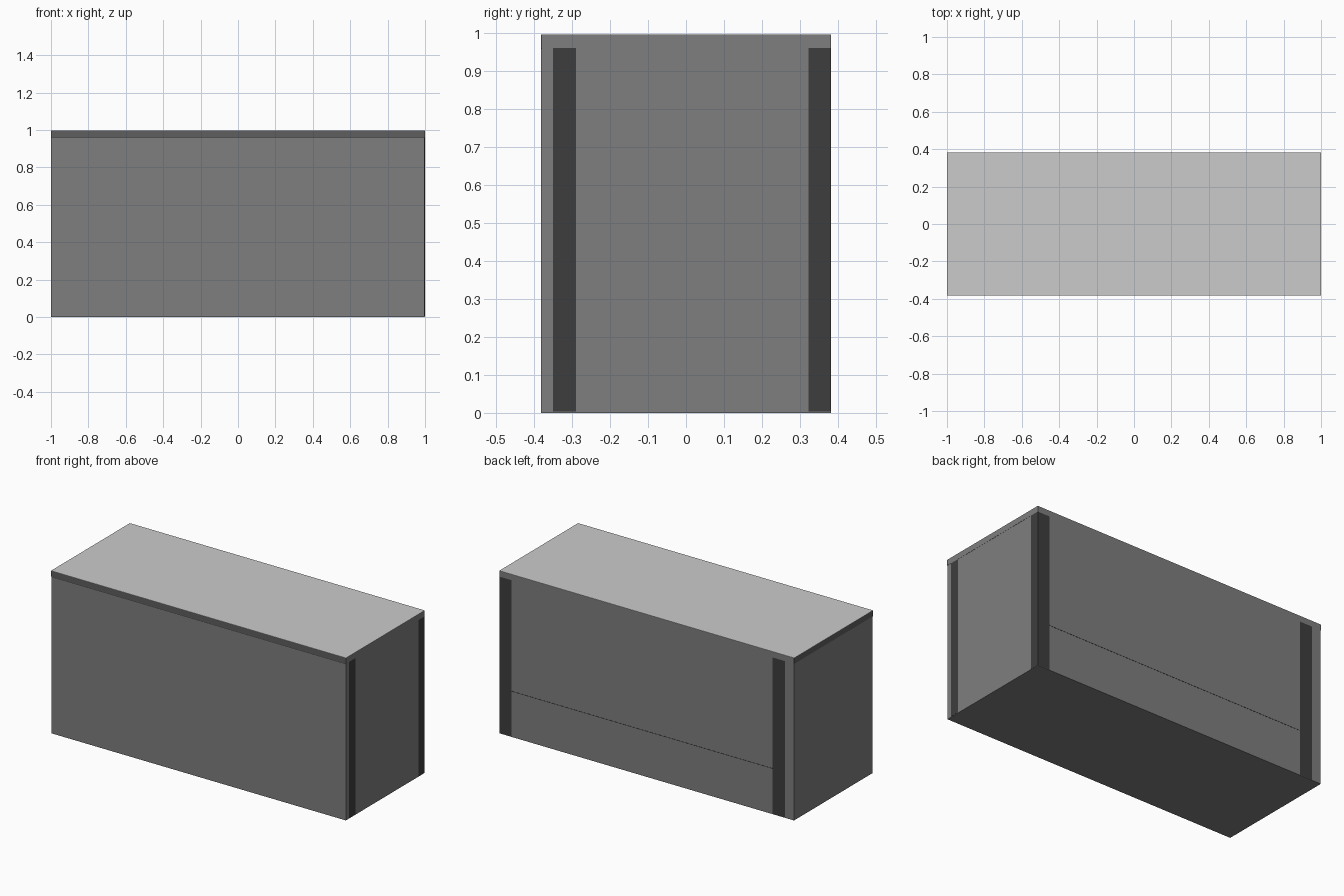
import bpy

if "Cube" in bpy.data.objects:
    bpy.data.objects.remove(bpy.data.objects["Cube"])


def material(name, v):
    m = bpy.data.materials.new(name)
    m.diffuse_color = (v, v, v, 1)
    m.use_nodes = True
    m.node_tree.nodes["Principled BSDF"].inputs["Base Color"].default_value = m.diffuse_color
    return m


body = material("body_grey", 0.21)
dark = material("dark_strip", 0.048)
mid = material("edge_trim", 0.113)


def box(name, x, y, z, mat=None):
    """Box from (min, max) pairs on each axis."""
    bpy.ops.mesh.primitive_cube_add(size=1)
    o = bpy.context.object
    o.name = name
    o.location = [(a + b) / 2 for a, b in (x, y, z)]
    o.scale = [b - a for a, b in (x, y, z)]
    bpy.ops.object.transform_apply(location=True, rotation=False, scale=True)
    if mat:
        o.data.materials.append(mat)
    return o


B = 0.003     # base board thickness
H = 0.96      # underside of the top slab
S = 0.994     # slab body below the pale surface
T = 0.996     # upper surface

# Top slab: pale surface, grey body, thin trim on the front and left edges
box("top_surface", (-1, 0.999), (-0.382, 0.381), (S, T))
box("top_slab", (-0.997, 0.999), (-0.379, 0.381), (H, S), body)
box("front_edge_trim", (-1, 0.999), (-0.382, -0.379), (H, S), mid)
box("left_edge_trim", (-1, -0.997), (-0.379, 0.381), (H, S), mid)
box("front_shadow_line", (-0.998, 0.998), (-0.3815, -0.379), (H - 0.003, H), dark)

# Outer panels, covering the front and the left end
box("front_panel", (-0.999, 0.998), (-0.381, -0.35), (B, H), body)
box("left_panel", (-0.999, -0.937), (-0.35, 0.381), (B, H), body)

# Right end panel, between the corner posts
box("right_panel", (0.915, 0.998), (-0.29, 0.322), (B, H), body)

# Back panels with a thin dark joint between them
box("back_lower_panel", (-0.853, 0.915), (0.32, 0.381), (B, 0.278), body)
box("back_upper_panel", (-0.853, 0.915), (0.32, 0.381), (0.281, H), body)
box("back_joint", (-0.853, 0.915), (0.32, 0.382), (0.278, 0.281), dark)

# Base board closing the underside
box("base_board", (-0.999, 0.998), (-0.381, 0.381), (0, B), body)

# Dark corner posts
box("front_right_post", (0.915, 0.999), (-0.35, -0.29), (B, H), dark)
box("back_right_post", (0.915, 0.999), (0.322, 0.381), (B, H), dark)
box("back_left_post", (-0.937, -0.853), (0.32, 0.381), (B, H), dark)
